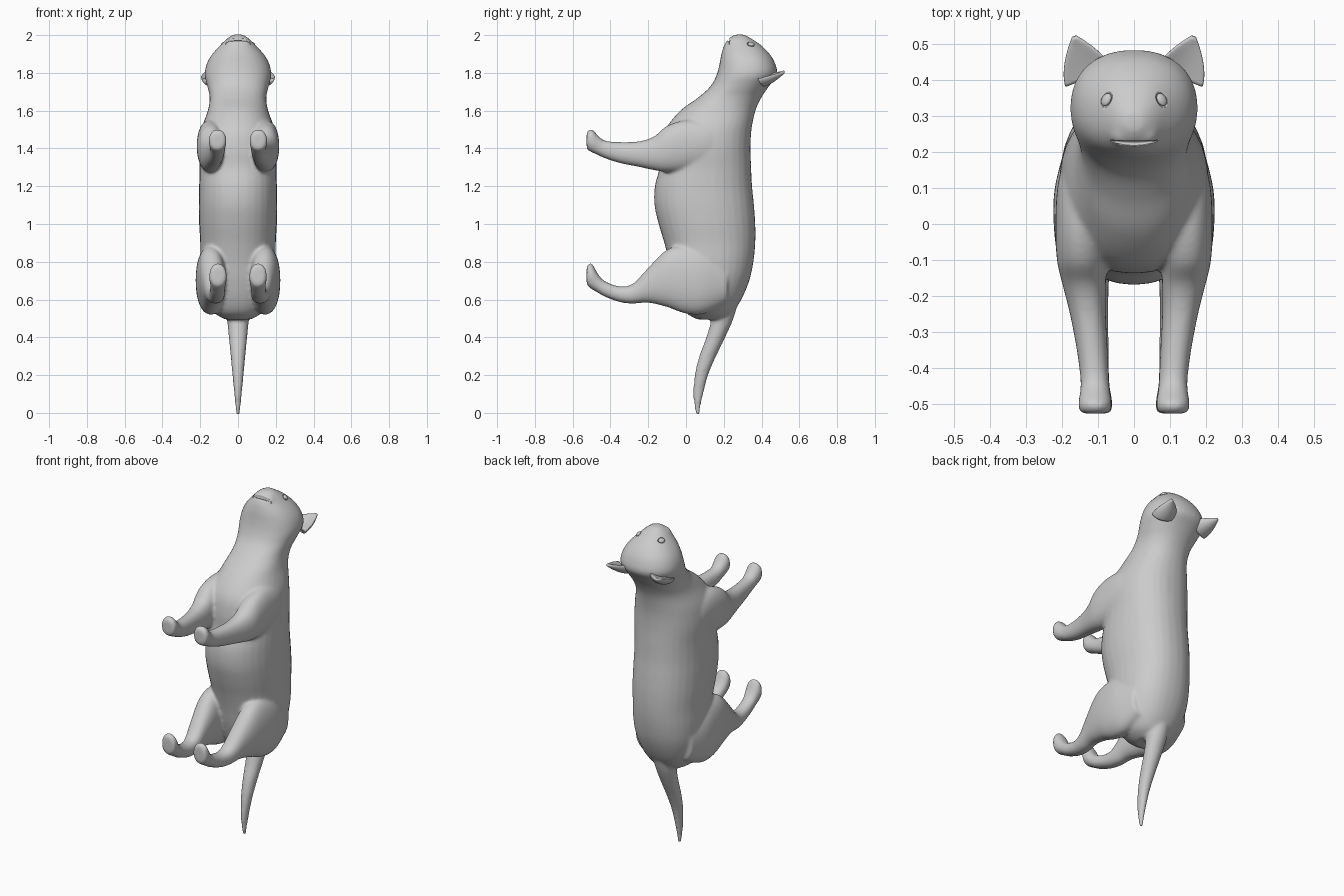
import bpy, bmesh, math
from mathutils import Vector, Matrix

cube = bpy.data.objects.get("Cube")
if cube:
    bpy.data.objects.remove(cube)

grey = bpy.data.materials.new("plain grey")
grey.use_nodes = True
colour = (0.6, 0.6, 0.6, 1)
grey.diffuse_color = colour
grey.node_tree.nodes["Principled BSDF"].inputs["Base Color"].default_value = colour


def make(name, bm):
    bmesh.ops.recalc_face_normals(bm, faces=bm.faces)
    for f in bm.faces:
        f.smooth = True
    mesh = bpy.data.meshes.new(name)
    bm.to_mesh(mesh)
    bm.free()
    mesh.materials.append(grey)
    obj = bpy.data.objects.new(name, mesh)
    bpy.context.collection.objects.link(obj)
    return obj


def spline(rows, steps=5):
    """Smooth the rows of numbers with a Catmull-Rom curve."""
    rows = [Vector(r) for r in rows]
    out = []
    for i in range(len(rows) - 1):
        a, b, c, d = rows[max(i - 1, 0)], rows[i], rows[i + 1], rows[min(i + 2, len(rows) - 1)]
        for k in range(steps):
            t = k / steps
            out.append(b + (c - a) * (t / 2) + (a * 2 - b * 5 + c * 4 - d) * (t * t / 2)
                       + (b * 3 - a - c * 3 + d) * (t ** 3 / 2))
    return out + [rows[-1]]


def skin(bm, rings):
    """Bridge rings of points and cap both ends."""
    loops = [[bm.verts.new(p) for p in ring] for ring in rings]
    n = len(loops[0])
    for a, b in zip(loops, loops[1:]):
        for i in range(n):
            j = (i + 1) % n
            bm.faces.new((a[i], a[j], b[j], b[i]))
    bm.faces.new(loops[0])
    bm.faces.new(loops[-1])


def loft(bm, rows, axis, side=1, power=0.9, n=32):
    """Rows are position along axis, centre x, half width, low edge, high edge."""
    rings = []
    for pos, cx, half, lo, hi in spline(rows):
        ring = []
        for i in range(n):
            t = math.tau * i / n
            c, s = math.cos(t), math.sin(t)
            x = side * (cx + half * math.copysign(abs(c) ** power, c))
            v = (lo + hi) / 2 + (hi - lo) / 2 * math.copysign(abs(s) ** power, s)
            ring.append((x, v, pos) if axis == "z" else (x, pos, v))
        rings.append(ring)
    skin(bm, rings)


# Torso, neck and head, from rump to nose
torso = [(0.495, 0, 0.07, 0.06, 0.2), (0.53, 0, 0.125, 0, 0.245), (0.6, 0, 0.165, -0.04, 0.293),
         (0.7, 0, 0.192, -0.07, 0.335), (0.8, 0, 0.2, -0.09, 0.357), (0.9, 0, 0.2, -0.115, 0.367),
         (1.0, 0, 0.206, -0.145, 0.367), (1.1, 0, 0.208, -0.167, 0.36), (1.2, 0, 0.206, -0.165, 0.35),
         (1.3, 0, 0.204, -0.14, 0.345), (1.4, 0, 0.208, -0.135, 0.342), (1.5, 0, 0.195, -0.11, 0.347),
         (1.6, 0, 0.16, -0.03, 0.368), (1.67, 0, 0.15, 0.065, 0.4), (1.73, 0, 0.163, 0.13, 0.44),
         (1.79, 0, 0.177, 0.162, 0.482), (1.85, 0, 0.165, 0.178, 0.472), (1.9, 0, 0.136, 0.187, 0.443),
         (1.95, 0, 0.09, 0.203, 0.393), (1.985, 0, 0.054, 0.23, 0.34), (2.003, 0, 0.025, 0.26, 0.31)]
tail = [(-0.008, 0, 0.01, 0.051, 0.072), (0.03, 0, 0.014, 0.045, 0.077), (0.1, 0, 0.02, 0.038, 0.092),
        (0.2, 0, 0.03, 0.046, 0.118), (0.3, 0, 0.039, 0.07, 0.16), (0.4, 0, 0.049, 0.107, 0.208),
        (0.5, 0, 0.058, 0.135, 0.252), (0.6, 0, 0.06, 0.14, 0.28)]
# Legs, from sole to hip or shoulder
front_leg = [(-0.526, 0.108, 0.042, 1.395, 1.487), (-0.5, 0.108, 0.047, 1.38, 1.503),
             (-0.465, 0.108, 0.042, 1.364, 1.468), (-0.43, 0.109, 0.04, 1.348, 1.442),
             (-0.35, 0.116, 0.043, 1.322, 1.434), (-0.25, 0.128, 0.05, 1.302, 1.438),
             (-0.17, 0.138, 0.06, 1.285, 1.463), (-0.1, 0.145, 0.069, 1.275, 1.52),
             (0, 0.145, 0.073, 1.28, 1.55), (0.12, 0.14, 0.07, 1.31, 1.54), (0.22, 0.125, 0.05, 1.36, 1.5)]
hind_leg = [(-0.526, 0.106, 0.042, 0.675, 0.778), (-0.5, 0.106, 0.047, 0.655, 0.792),
            (-0.465, 0.106, 0.042, 0.635, 0.735), (-0.43, 0.108, 0.04, 0.615, 0.698),
            (-0.35, 0.112, 0.042, 0.586, 0.67), (-0.28, 0.119, 0.048, 0.578, 0.685),
            (-0.2, 0.129, 0.058, 0.583, 0.768), (-0.1, 0.139, 0.072, 0.56, 0.865),
            (0, 0.143, 0.08, 0.525, 0.885), (0.1, 0.14, 0.08, 0.525, 0.865), (0.22, 0.125, 0.065, 0.58, 0.8)]

bm = bmesh.new()
loft(bm, torso, "z")
loft(bm, tail, "z", power=1)
for side in (-1, 1):
    loft(bm, front_leg, "y", side)
    loft(bm, hind_leg, "y", side)
# Muzzle, nose and brow swellings
for x, y, z, r in ((0.035, 0.25, 1.955, 0.034), (-0.035, 0.25, 1.955, 0.034), (0, 0.288, 1.982, 0.022)):
    bmesh.ops.create_uvsphere(bm, u_segments=20, v_segments=12, radius=r, matrix=Matrix.Translation((x, y, z)))
body = make("body", bm)

remesh = body.modifiers.new("fuse", "REMESH")
remesh.mode = "VOXEL"
remesh.voxel_size = 0.008
remesh.use_smooth_shade = True
relax = body.modifiers.new("relax", "SMOOTH")
relax.factor = 0.5
relax.iterations = 14


def surface(x, y):
    """Height and normal of the face under a point seen from above."""
    bpy.context.view_layer.update()
    shape = body.evaluated_get(bpy.context.evaluated_depsgraph_get())
    hit, place, normal, _ = shape.ray_cast(Vector((x, y, 3)), Vector((0, 0, -1)))
    return place, normal


# Eyes: beads in shallow sockets
sockets = bmesh.new()
for name, side in (("right", -1), ("left", 1)):
    place, normal = surface(side * 0.077, 0.345)
    turn = Matrix.Translation(place) @ normal.to_track_quat("Z", "Y").to_matrix().to_4x4()
    bead = bmesh.new()
    bmesh.ops.create_uvsphere(bead, u_segments=24, v_segments=14, radius=1,
                              matrix=turn @ Matrix.Diagonal((0.019, 0.015, 0.009, 1)))
    bmesh.ops.create_uvsphere(sockets, u_segments=24, v_segments=14, radius=1,
                              matrix=turn @ Matrix.Diagonal((0.023, 0.018, 0.01, 1)))
    make(name + "_eye", bead)

# Mouth: a curved groove under the muzzle
rings = []
for i in range(17):
    u = i / 8 - 1
    x, y = 0.064 * u, 0.224 + 0.007 * u * u
    z = surface(x, y)[0].z
    r = 0.002 + 0.005 * (1 - u * u)
    rings.append([(x, y + r * math.cos(math.tau * k / 10), z + 2 * r * math.sin(math.tau * k / 10))
                  for k in range(10)])
skin(sockets, rings)
cutter = make("face_cutter", sockets)
cutter.hide_render = True
cutter.hide_viewport = True
cut = body.modifiers.new("face cuts", "BOOLEAN")
cut.operation = "DIFFERENCE"
cut.solver = "EXACT"
cut.object = cutter

# Ears: tapering cups that open towards the face
for name, side in (("right", -1), ("left", 1)):
    base, tip = Vector((side * 0.122, 0.405, 1.765)), Vector((side * 0.166, 0.522, 1.803))
    along = (tip - base).normalized()
    out = Vector((side * 0.1, -0.25, 1))
    out = (out - along * out.dot(along)).normalized()
    across = along.cross(out)
    rings = []
    for k in range(13):
        t = k / 12
        w = 0.066 * (1 - t ** 1.7) + 0.006
        ring = []
        for i in range(28):
            a = math.tau * i / 28
            s = math.sin(a)
            depth = 0.012 * s - 0.3 * w * s * s if s > 0 else 0.75 * w * s
            ring.append(base + (tip - base) * t + across * w * math.cos(a)
                        + out * (depth + 0.2 * w))
        rings.append(ring)
    bm = bmesh.new()
    skin(bm, rings)
    ear = make(name + "_ear", bm)
    soft = ear.modifiers.new("relax", "SMOOTH")
    soft.iterations = 2
